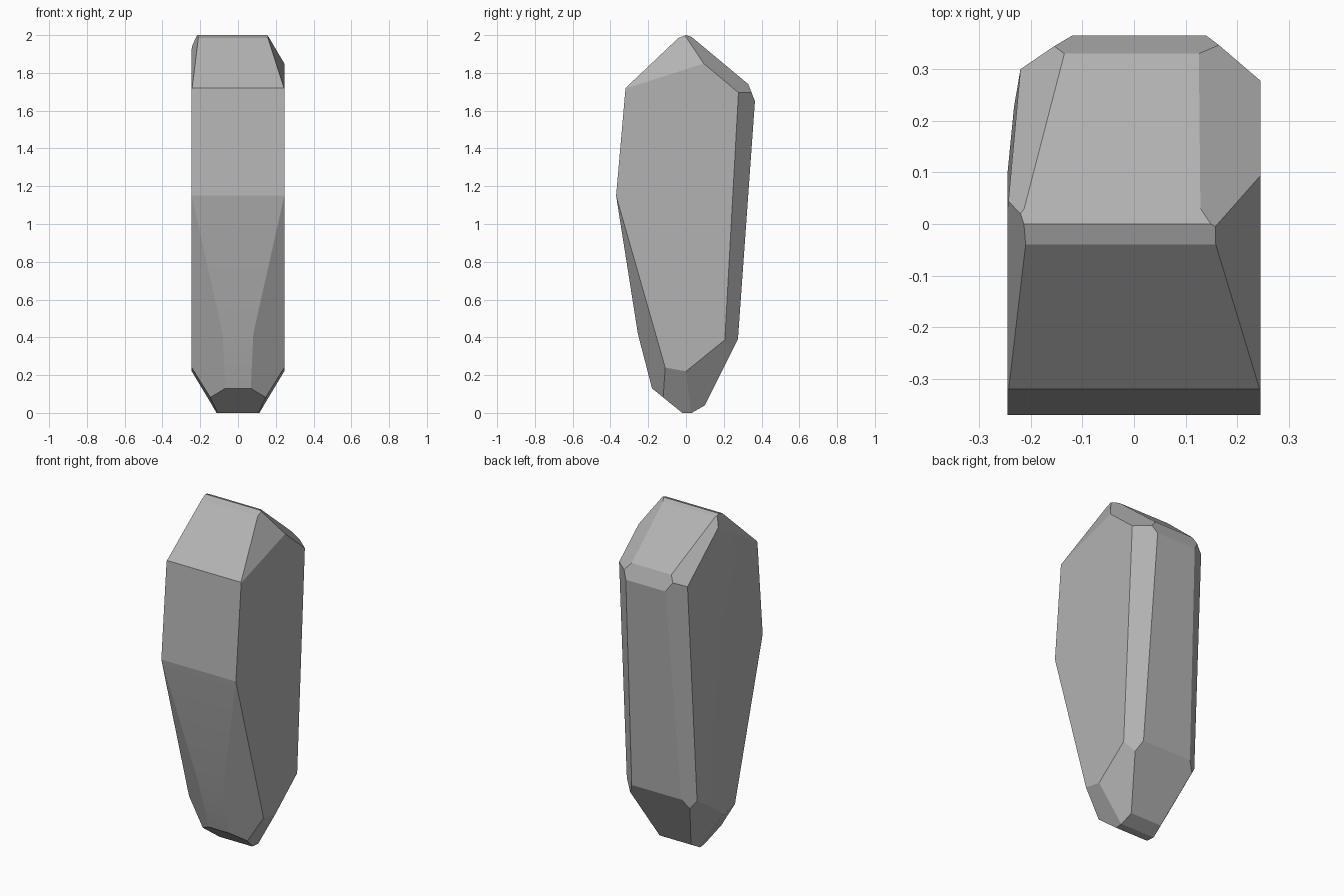
import bpy, bmesh, math
from mathutils import Vector

cube = bpy.data.objects.get("Cube")
if cube:
    bpy.data.objects.remove(cube, do_unlink=True)

stone = bpy.data.materials.new("plain_grey_stone")
stone.use_nodes = True
colour = (0.45, 0.45, 0.45, 1)
stone.diffuse_color = colour
stone.node_tree.nodes["Principled BSDF"].inputs["Base Color"].default_value = colour

HALF = 0.245
CENTRE = Vector((0, 0, 1))

# Side outline (y, z), extruded across the width
outline = [(-.32, 1.72), (-.37, 1.15), (-.255, .42), (-.18, .13), (-.02, 0),
           (.03, 0), (.1, .04), (.275, .39), (.365, 1.65), (.33, 1.74),
           (.03, 1.99), (0, 2), (-.04, 1.985)]
bm = bmesh.new()
face = bm.faces.new([bm.verts.new((-HALF, y, z)) for y, z in outline])
side = bmesh.ops.extrude_face_region(bm, geom=[face])["geom"]
moved = [v for v in side if isinstance(v, bmesh.types.BMVert)]
bmesh.ops.translate(bm, verts=moved, vec=(2 * HALF, 0, 0))


def cut(a, b, c):
    """Slice away the corner beyond the plane through three points."""
    a, b, c = Vector(a), Vector(b), Vector(c)
    normal = (b - a).cross(c - a).normalized()
    if normal.dot(CENTRE - a) > 0:
        normal = -normal
    bmesh.ops.bisect_plane(bm, geom=bm.verts[:] + bm.edges[:] + bm.faces[:],
                           plane_co=a, plane_no=normal, clear_outer=True, dist=1e-5)
    bmesh.ops.holes_fill(bm, edges=bm.edges[:], sides=0)
    bmesh.ops.remove_doubles(bm, verts=bm.verts[:], dist=0.0005)


# Tapered foot, the same on both flanks
for s in (1, -1):
    cut((s * HALF, -.11, .24), (s * HALF, 0, .22), (s * .11, 0, 0))
    cut((s * HALF, 0, .22), (s * HALF, .21, .39), (s * .11, .06, .02))
    cut((s * HALF, -.37, 1.15), (s * HALF, -.11, .24), (s * .09, -.25, .42))

# Left flank: back chamfer, then two crown facets
cut((.24, .28, 1.66), (.24, .21, .39), (.14, .365, 1.65))
cut((.14, .02, 1.99), (.12, .335, 1.74), (.24, .11, 1.84))
cut((.16, -.03, 1.985), (HALF, -.31, 1.72), (.24, 0, 1.83))

# Right flank: back taper, back chamfer, then two narrow crown facets
cut((-HALF, .03, 1.9), (-HALF, .1, .3), (-.22, .3, 1.68))
cut((-.22, .3, 1.68), (-HALF, .22, .39), (-.12, .365, 1.65))
cut((-.205, .06, 1.965), (-.14, .325, 1.74), (-.22, .3, 1.68))
cut((-.21, -.04, 1.985), (-HALF, -.31, 1.72), (-.235, .02, 1.95))

# Finish the stone
bmesh.ops.recalc_face_normals(bm, faces=bm.faces[:])
mesh = bpy.data.meshes.new("standing_stone")
bm.to_mesh(mesh)
bm.free()
mesh.materials.append(stone)
rock = bpy.data.objects.new("standing_stone", mesh)
bpy.context.collection.objects.link(rock)
bpy.context.view_layer.objects.active = rock
rock.select_set(True)
bpy.ops.object.shade_smooth_by_angle(angle=math.radians(13))
